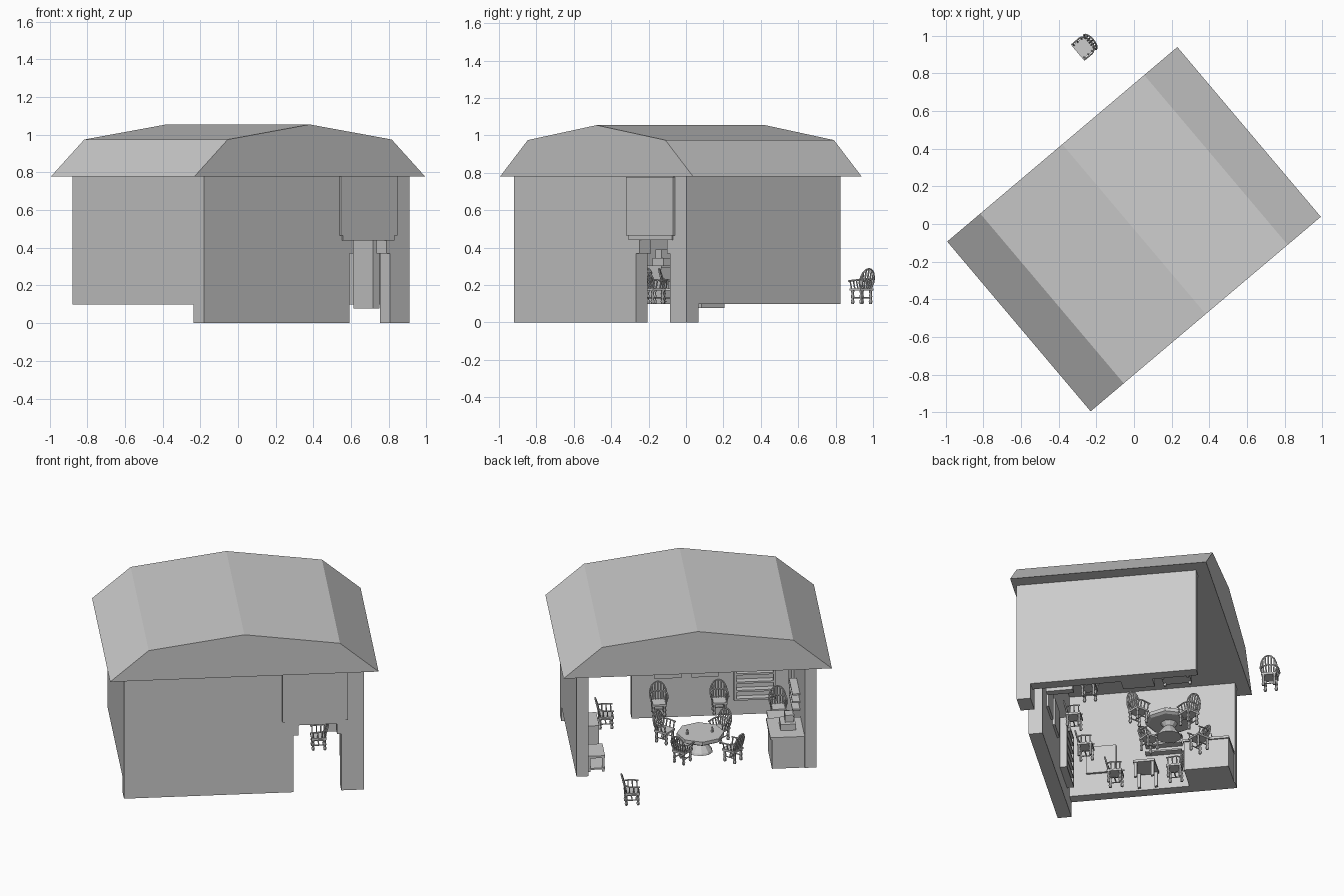
import bpy, bmesh, math
from mathutils import Matrix, Vector

if "Cube" in bpy.data.objects:
    bpy.data.objects.remove(bpy.data.objects["Cube"])

# building frame: u along the gable wall, v towards the open side
ROOT = Matrix.Translation((0, -0.0275, 0)) @ Matrix.Rotation(math.radians(40.2), 4, 'Z')


def make(name, bm, local=Matrix()):
    bmesh.ops.recalc_face_normals(bm, faces=bm.faces[:])
    me = bpy.data.meshes.new(name)
    bm.to_mesh(me)
    bm.free()
    return place(name, me, local)


def place(name, me, local=Matrix()):
    ob = bpy.data.objects.new(name, me)
    bpy.context.collection.objects.link(ob)
    ob.matrix_world = ROOT @ local
    return ob


def box(bm, u0, u1, v0, v1, z0, z1):
    m = Matrix.Translation(((u0 + u1) / 2, (v0 + v1) / 2, (z0 + z1) / 2))
    bmesh.ops.create_cube(bm, size=1, matrix=m @ Matrix.Diagonal((u1 - u0, v1 - v0, z1 - z0, 1)))


def rod(bm, a, b, r0, r1=None, n=6):
    a, b = Vector(a), Vector(b)
    d = b - a
    m = Matrix.Translation((a + b) / 2) @ d.to_track_quat('Z', 'Y').to_matrix().to_4x4()
    bmesh.ops.create_cone(bm, cap_ends=True, segments=n, radius1=r0,
                          radius2=r0 if r1 is None else r1, depth=d.length, matrix=m)


def chain(bm, pts, r):
    for a, b in zip(pts, pts[1:]):
        rod(bm, a, b, r)


def lathe(bm, x, y, prof, n):
    for (r0, z0), (r1, z1) in zip(prof, prof[1:]):
        rod(bm, (x, y, z0), (x, y, z1), r0, r1, n)


def prism(bm, pts, v0, v1):
    f = bm.faces.new([bm.verts.new((u, v0, z)) for u, z in pts])
    ex = bmesh.ops.extrude_face_region(bm, geom=[f])
    vs = [g for g in ex['geom'] if isinstance(g, bmesh.types.BMVert)]
    bmesh.ops.translate(bm, verts=vs, vec=(0, v1 - v0, 0))


def boxes(name, *dims):
    bm = bmesh.new()
    for d in dims:
        box(bm, *d)
    return make(name, bm)


# barn-shaped roof
bm = bmesh.new()
prism(bm, [(-.80, .78), (-.57, .975), (0, 1.055), (.57, .975), (.80, .78)], -.59, .59)
make("roof", bm)

# door wall with stepped opening
bm = bmesh.new()
prism(bm, [(-.715, 0), (.296, 0), (.296, .37), (.325, .37), (.325, .445), (.555, .445),
           (.555, .37), (.58, .37), (.58, 0), (.715, 0), (.715, .78), (-.715, .78)], -.565, -.482)
make("front_wall", bm)
boxes("door_lintel", (.228, .62, -.578, -.48, .465, .779), (.245, .605, -.572, -.48, .44, .47))

# side walls hang above the floor line
for name, s in (("left_wall", -1), ("right_wall", 1)):
    boxes(name, (min(s * .645, s * .715), max(s * .645, s * .715), -.482, .515, .1, .78))

# windsor chair, back towards +u
bm = bmesh.new()
for x in (-.035, .035):
    for y in (-.033, .033):
        lathe(bm, x, y, [(.008, .1), (.011, .113), (.007, .123), (.010, .14), (.007, .152), (.010, .172)], 6)
for y in (-.033, .033):
    rod(bm, (-.035, y, .132), (.035, y, .132), .004)
rod(bm, (0, -.033, .132), (0, .033, .132), .004)
box(bm, -.046, .044, -.045, .045, .17, .182)
arch = []
for i in range(9):
    a = math.pi * i / 8
    arch.append((.040 + .022 * math.sin(a), -.050 * math.cos(a), .215 + .072 * math.sin(a)))
chain(bm, [(.035, -.036, .18)] + arch + [(.035, .036, .18)], .005)
for i in range(2, 7):
    y = (i - 4) * .015
    rod(bm, (.036, y, .18), arch[i], .0045)
# curved arm rail and its posts
arm = [(-.045, -.052, .222), (.015, -.053, .226), (.042, -.035, .23),
       (.048, 0, .232), (.042, .035, .23), (.015, .053, .226), (-.045, .052, .222)]
chain(bm, arm, .005)
for y in (-1, 1):
    for x in (-.035, -.008, .018):
        rod(bm, (x, y * .041, .18), (x, y * .052, .224), .004)


def chair_at(u, v, deg):
    return Matrix.Translation((u, v, 0)) @ Matrix.Rotation(math.radians(deg), 4, 'Z')


chair = make("chair_outside", bm, chair_at(.422, .909, 0))
for i, (u, v, d) in enumerate([(.15, -.317, -90), (-.21, -.31, -90), (-.55, -.19, -90), (-.55, .17, 90),
                               (.15, .07, -40), (-.18, .08, -135), (.07, .36, 50), (-.23, .37, 140),
                               (.48, -.17, 0)]):
    place(f"chair_{i + 1}", chair.data, chair_at(u, v, d))

# round pedestal table with small bottles
bm = bmesh.new()
lathe(bm, -.05, .22, [(.075, .1), (.07, .112), (.03, .165), (.05, .19)], 10)
lathe(bm, -.05, .22, [(.125, .19), (.142, .2), (.142, .222)], 8)
make("round_table", bm)
bm = bmesh.new()
for u, v in ((-.12, .22), (.03, .24)):
    lathe(bm, u, v, [(.009, .222), (.009, .24), (.004, .255)], 6)
make("bottles", bm)

# square side table
boxes("side_table", (-.63, -.47, -.07, .06, .195, .21),
      *[(u, u + .018, v, v + .018, .1, .195) for u in (-.625, -.493) for v in (-.065, .037)])

# serving counter and coffee machine
boxes("counter", (-.645, -.45, .24, .51, .1, .29), (-.645, -.44, .235, .513, .29, .305))
boxes("coffee_machine", (-.60, -.51, .31, .42, .305, .345), (-.59, -.54, .32, .39, .345, .39))

# fittings along the door-side wall
boxes("bench", (.54, .645, .29, .46, .19, .205), (.54, .645, .29, .46, .115, .125),
      *[(u, u + .015, v, v + .015, .1, .19) for u in (.542, .628) for v in (.292, .443)])
boxes("low_cabinet", (.555, .645, .05, .24, .1, .30))
boxes("tall_cabinet", (.60, .645, -.40, -.24, .078, .44))

# shelving and framed boards on the walls
boxes("bookcase", (-.56, -.545, -.482, -.44, .11, .45), (-.325, -.31, -.482, -.44, .11, .45),
      *[(-.545, -.325, -.482, -.44, z, z + .012) for z in (.11, .165, .22, .275, .33, .385, .438)])
boxes("front_boards", *[(u, u + .16, -.482, -.468, .26, .44) for u in (-.22, 0)])
boxes("wall_shelves", *[(-.645, -.60, -.02, .2, z, z + .01) for z in (.33, .38, .43)])
boxes("wall_picture", (-.645, -.63, -.38, -.2, .24, .42))
